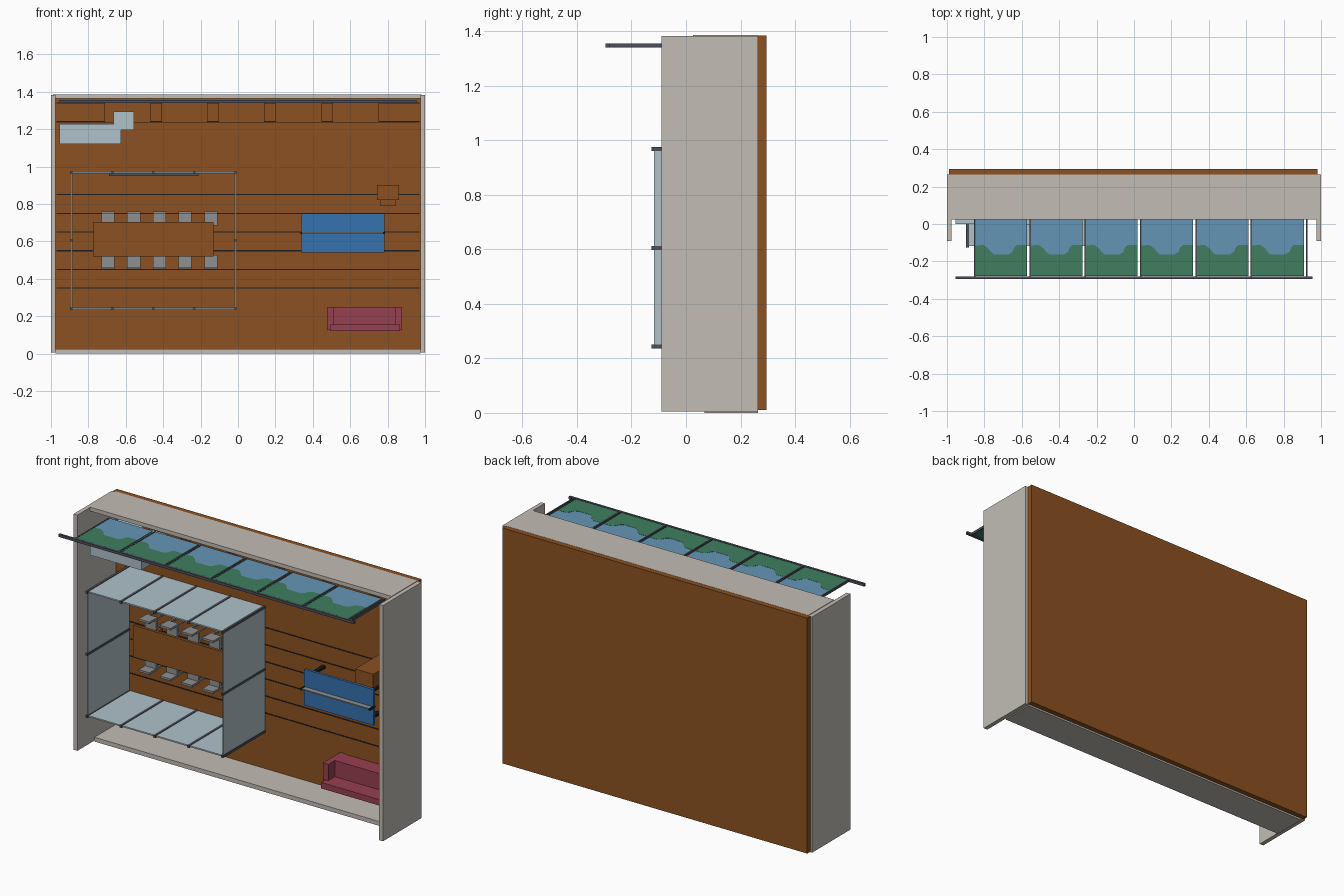
import bpy, bmesh

def mat(name, r, g, b):
    m = bpy.data.materials.new(name)
    m.diffuse_color = (r, g, b, 1)
    return m

WOOD = mat("wood brown", 0.26, 0.083, 0.015)
WALL = mat("plaster", 0.54, 0.51, 0.46)
BLUE = mat("table blue", 0.036, 0.168, 0.434)
RED = mat("sofa red", 0.31, 0.05, 0.08)
GLASS = mat("pale glass", 0.43, 0.54, 0.59)
METAL = mat("dark metal", 0.07, 0.08, 0.095)
BLACK = mat("black", 0.012, 0.012, 0.014)
GREY = mat("chair grey", 0.27, 0.28, 0.29)
SKY = mat("sky blue", 0.13, 0.30, 0.47)
GREEN = mat("leaf green", 0.05, 0.21, 0.115)

def prism(name, pts, z0, z1, m):
    """Extrude an xy outline from z0 to z1."""
    bm = bmesh.new()
    lo = [bm.verts.new((x, y, z0)) for x, y in pts]
    hi = [bm.verts.new((x, y, z1)) for x, y in pts]
    n = len(pts)
    bm.faces.new(lo[::-1])
    bm.faces.new(hi)
    for i in range(n):
        j = (i + 1) % n
        bm.faces.new((lo[i], lo[j], hi[j], hi[i]))
    bmesh.ops.recalc_face_normals(bm, faces=bm.faces)
    me = bpy.data.meshes.new(name)
    bm.to_mesh(me)
    bm.free()
    me.materials.append(m)
    ob = bpy.data.objects.new(name, me)
    bpy.context.collection.objects.link(ob)
    return ob

def box(name, x0, x1, y0, y1, z0, z1, m):
    return prism(name, [(x0, y0), (x1, y0), (x1, y1), (x0, y1)], z0, z1, m)

F = 0.265  # floor surface; the room's "up" is -y

# Floor with plank seams
box("floor", -0.99, 0.98, F, 0.295, 0.01, 1.385, WOOD)
for z in (0.35, 0.45, 0.55, 0.65, 0.75, 0.85, 1.24, 1.34):
    box("plank_seam", -0.97, 0.97, F - 0.002, F + 0.002, z - 0.003, z + 0.003, BLACK)

# Outer walls
for s in (-1, 1):
    box("side_wall", min(s * 0.975, s), max(s * 0.975, s), -0.09, F, 0.006, 1.383, WALL)
box("bottom_wall", -0.975, 0.975, 0.068, F, 0.0, 0.025, WALL)
box("top_wall", -0.975, 0.975, 0.025, F, 1.363, 1.386, WALL)

# Window row with painted landscape panes
for i in range(6):
    x = -0.85 + 0.296 * i
    box("window_sky", x, x + 0.278, -0.278, 0.03, 1.347, 1.353, SKY)
    top = [(0.278, -0.112), (0.225, -0.112), (0.21, -0.125), (0.20, -0.15), (0.18, -0.162),
           (0.10, -0.162), (0.085, -0.15), (0.07, -0.13), (0.045, -0.112), (0, -0.115)]
    prism("window_hills", [(x, -0.279), (x + 0.278, -0.279)] + [(x + a, b) for a, b in top],
          1.346, 1.354, GREEN)
for i in range(7):
    x = -0.852 + 0.296 * i
    box("window_mullion", x - 0.004, x + 0.004, -0.285, 0.03, 1.34, 1.355, METAL)
box("window_rail", -0.955, 0.955, -0.295, -0.281, 1.34, 1.355, METAL)

# Glass meeting room
X0, X1, Z0, Z1, T = -0.89, -0.015, 0.243, 0.968, -0.118
for z in (Z0, Z1):
    box("glass_wall", X0, X1, T, F, z - 0.004, z + 0.004, GLASS)
    for i in range(5):
        x = X0 + (X1 - X0) * i / 4
        box("glass_post", x - 0.007, x + 0.007, T - 0.008, F, z - 0.007, z + 0.007, METAL)
for x in (X0, X1):
    box("glass_wall", x - 0.004, x + 0.004, T, F, Z0, Z1, GLASS)
    z = (Z0 + Z1) / 2
    box("glass_post", x - 0.007, x + 0.007, T - 0.008, F, z - 0.007, z + 0.007, METAL)
box("wall_screen", -0.69, -0.21, 0.0, 0.16, 0.95, 0.963, METAL)

# Meeting table
box("meeting_table", -0.775, -0.13, 0.14, 0.157, 0.52, 0.705, WOOD)
for x in (-0.70, -0.23):
    box("meeting_table_leg", x, x + 0.025, 0.155, F, 0.56, 0.665, WOOD)

# Ten chairs, backs away from the table
for i in range(5):
    x = -0.73 + 0.1375 * i
    for zb, s in ((0.76, -1), (0.452, 1)):
        def zr(a, b):
            return sorted((zb + s * a, zb + s * b))
        box("chair_seat", x, x + 0.07, 0.185, 0.2, *zr(0, 0.075), GREY)
        box("chair_back", x, x + 0.07, 0.125, 0.19, *zr(0, 0.012), GREY)
        for dx in (0.003, 0.057):
            for a in (0.003, 0.06):
                box("chair_leg", x + dx, x + dx + 0.01, 0.195, F, *zr(a, a + 0.01), GREY)

# Games table with net
box("games_table", 0.337, 0.783, 0.13, 0.145, 0.54, 0.75, BLUE)
box("games_net", 0.337, 0.783, 0.10, 0.13, 0.642, 0.649, GREY)
for x in (0.333, 0.776):
    box("net_clamp", x, x + 0.01, 0.095, 0.145, 0.64, 0.651, BLACK)
for x in (0.36, 0.74):
    for z in (0.56, 0.715):
        box("games_table_leg", x, x + 0.02, 0.145, F, z, z + 0.015, BLACK)

# Tall cabinet with a shelf
box("tall_cabinet", 0.742, 0.86, 0.02, F, 0.82, 0.902, WOOD)
box("cabinet_shelf", 0.76, 0.845, 0.13, F, 0.79, 0.82, WOOD)

# Sofa
box("sofa_seat", 0.50, 0.855, 0.165, F - 0.005, 0.125, 0.25, RED)
box("sofa_back", 0.492, 0.866, 0.065, F - 0.005, 0.12, 0.155, RED)
for x in (0.475, 0.843):
    box("sofa_arm", x, x + 0.035, 0.105, F, 0.125, 0.25, RED)

# Pale counter and side unit in the corner
box("counter", -0.955, -0.625, 0.0, F, 1.12, 1.228, GLASS)
box("counter_unit", -0.665, -0.555, -0.005, F, 1.195, 1.295, GLASS)

# Desks under the windows
for i in range(5):
    x = -0.714 + 0.305 * i
    box("desk_top", x, x + 0.247, 0.14, 0.155, 1.235, 1.355, WOOD)
    for dx in (0, 0.232):
        box("desk_side", x + dx, x + dx + 0.015, 0.15, F, 1.24, 1.35, WOOD)
